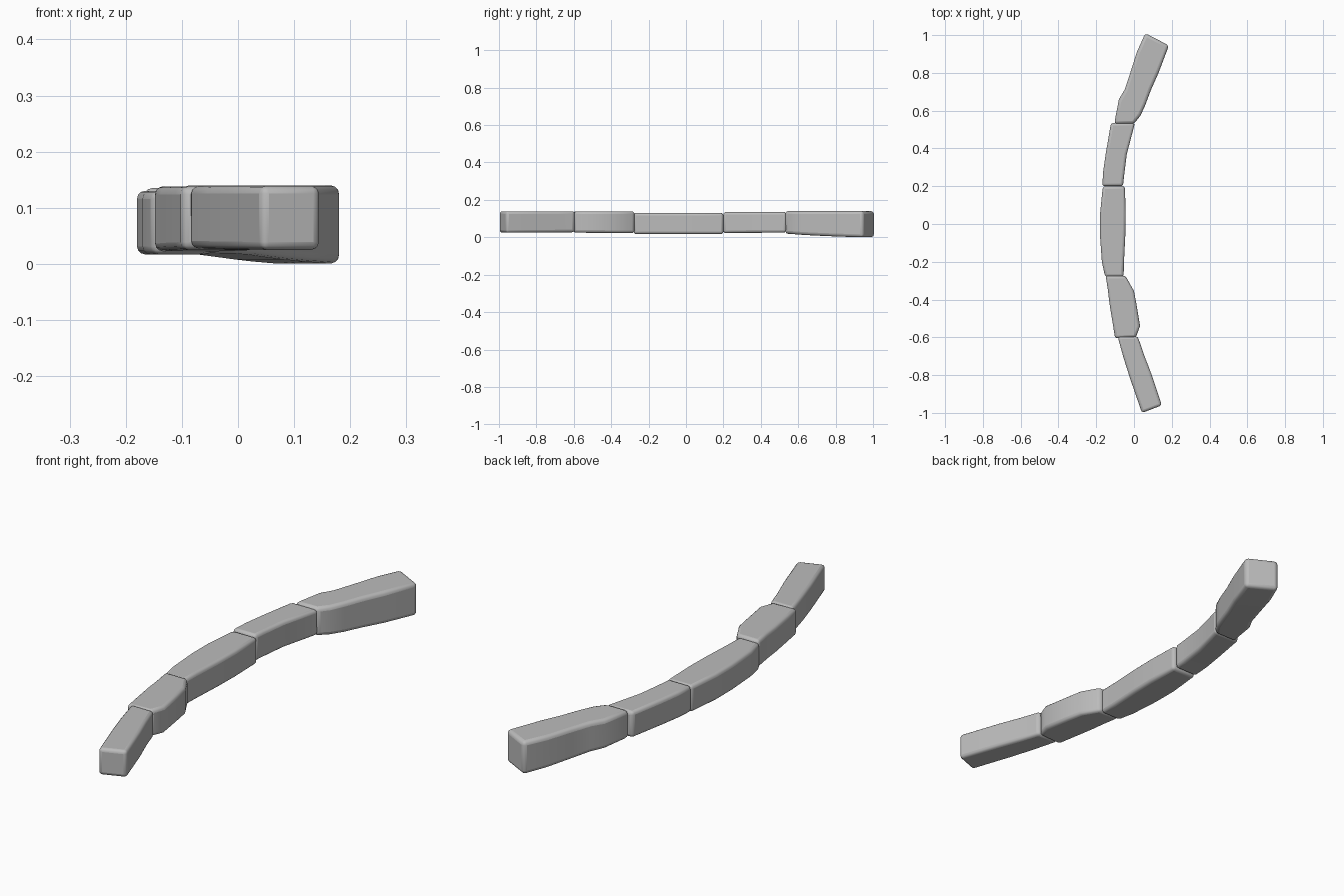
import bpy
import bmesh

cube = bpy.data.objects.get("Cube")
if cube:
    bpy.data.objects.remove(cube, do_unlink=True)

stone = bpy.data.materials.new("grey_stone")
stone.use_nodes = True
GREY = (0.5, 0.5, 0.5, 1)
stone.diffuse_color = GREY
stone.node_tree.nodes["Principled BSDF"].inputs["Base Color"].default_value = GREY


def make_stone(name, outer, inner, bottoms, top, round_off=0.014):
    """Loft a block through paired outer and inner plan points, then soften its edges."""
    bm = bmesh.new()
    rings = []
    last = len(outer) - 1
    for i, ((xo, yo), (xi, yi)) in enumerate(zip(outer, inner)):
        low = bottoms[0] + (bottoms[1] - bottoms[0]) * i / last
        corners = [(xo, yo, low), (xi, yi, low), (xi, yi, top), (xo, yo, top)]
        rings.append([bm.verts.new(c) for c in corners])
    for a, b in zip(rings, rings[1:]):
        for k in range(4):
            n = (k + 1) % 4
            bm.faces.new((a[k], a[n], b[n], b[k]))
    bm.faces.new(rings[0][::-1])
    bm.faces.new(rings[-1])
    bmesh.ops.recalc_face_normals(bm, faces=bm.faces)
    mesh = bpy.data.meshes.new(name)
    bm.to_mesh(mesh)
    bm.free()
    mesh.materials.append(stone)
    obj = bpy.data.objects.new(name, mesh)
    bpy.context.collection.objects.link(obj)
    bevel = obj.modifiers.new("worn_edges", "BEVEL")
    bevel.width = round_off
    bevel.segments = 3
    bevel.limit_method = "ANGLE"
    bevel.angle_limit = 0.8
    bpy.ops.object.select_all(action="DESELECT")
    obj.select_set(True)
    bpy.context.view_layer.objects.active = obj
    bpy.ops.object.shade_smooth_by_angle(angle=0.7)
    return obj


# Five curb stones along the arc, from the back end to the front end
make_stone("back_end_stone",
           [(0.06, 1.01), (0.015, 0.91), (-0.02, 0.8), (-0.05, 0.71), (-0.08, 0.66), (-0.105, 0.53)],
           [(0.185, 0.945), (0.13, 0.8), (0.09, 0.71), (0.06, 0.63), (0.035, 0.575), (0, 0.53)],
           (0.0, 0.02), 0.14, 0.016)
make_stone("back_middle_stone",
           [(-0.122, 0.535), (-0.15, 0.37), (-0.163, 0.28), (-0.168, 0.2)],
           [(0.005, 0.535), (-0.038, 0.37), (-0.053, 0.25), (-0.058, 0.2)],
           (0.025, 0.022), 0.135)
make_stone("centre_stone",
           [(-0.165, 0.2), (-0.18, 0.05), (-0.18, -0.06), (-0.17, -0.2), (-0.153, -0.28)],
           [(-0.048, 0.2), (-0.044, 0.05), (-0.046, -0.06), (-0.053, -0.2), (-0.055, -0.28)],
           (0.017, 0.017), 0.13)
make_stone("front_middle_stone",
           [(-0.15, -0.275), (-0.138, -0.35), (-0.13, -0.42), (-0.112, -0.53), (-0.1, -0.605)],
           [(-0.045, -0.275), (0, -0.355), (0.012, -0.42), (0.032, -0.54), (0.01, -0.6)],
           (0.022, 0.025), 0.138)
make_stone("front_end_stone",
           [(-0.087, -0.595), (-0.055, -0.71), (-0.02, -0.82), (0.042, -1.0)],
           [(0.02, -0.595), (0.052, -0.69), (0.087, -0.78), (0.148, -0.96)],
           (0.027, 0.025), 0.139)
